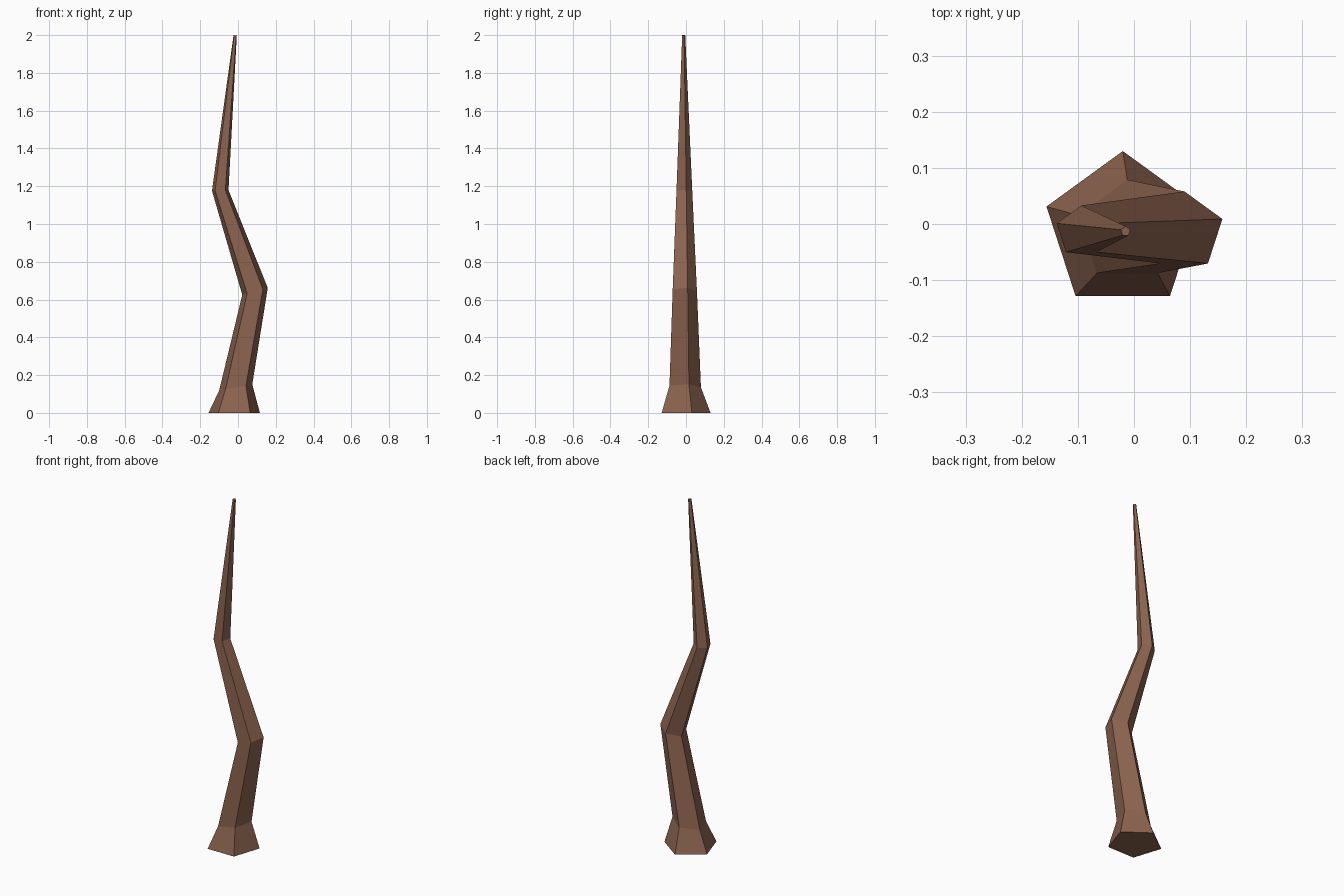
import bpy, bmesh
from math import cos, sin, radians

cube = bpy.data.objects.get("Cube")
if cube:
    bpy.data.objects.remove(cube, do_unlink=True)

SIDES = 5
CENTRE_Y = -0.013

# Bent, tapering spine: centre x, centre z, radius, tilt (rise per unit of x)
spine = [
    (-0.020, 0.000, 0.143, 0.00),
    (-0.012, 0.135, 0.092, 0.18),
    (0.090, 0.643, 0.071, 0.27),
    (-0.094, 1.178, 0.046, 0.05),
    (-0.015, 1.999, 0.009, -0.10),
]

# Bark colour
bark = bpy.data.materials.new("brown bark")
bark.use_nodes = True
colour = (0.26, 0.125, 0.077, 1.0)
bark.diffuse_color = colour
shader = bark.node_tree.nodes["Principled BSDF"]
shader.inputs["Base Color"].default_value = colour
shader.inputs["Roughness"].default_value = 0.9


def add_ring(bm, x, z, radius, tilt):
    """One tilted pentagon, with a corner pointing to the back."""
    ring = []
    for i in range(SIDES):
        a = radians(90 + 360 * i / SIDES)
        dx = radius * cos(a)
        ring.append(bm.verts.new((x + dx, CENTRE_Y + radius * sin(a), z + tilt * dx)))
    return ring


# Crooked trunk: rings joined by flat sides and closed at both ends
bm = bmesh.new()
rings = [add_ring(bm, *row) for row in spine]
for low, high in zip(rings, rings[1:]):
    for i in range(SIDES):
        j = (i + 1) % SIDES
        bm.faces.new((low[i], low[j], high[j], high[i]))
bm.faces.new(rings[0][::-1])
bm.faces.new(rings[-1])
bmesh.ops.recalc_face_normals(bm, faces=bm.faces[:])

mesh = bpy.data.meshes.new("crooked_trunk")
bm.to_mesh(mesh)
bm.free()
mesh.materials.append(bark)
trunk = bpy.data.objects.new("crooked_trunk", mesh)
bpy.context.collection.objects.link(trunk)
